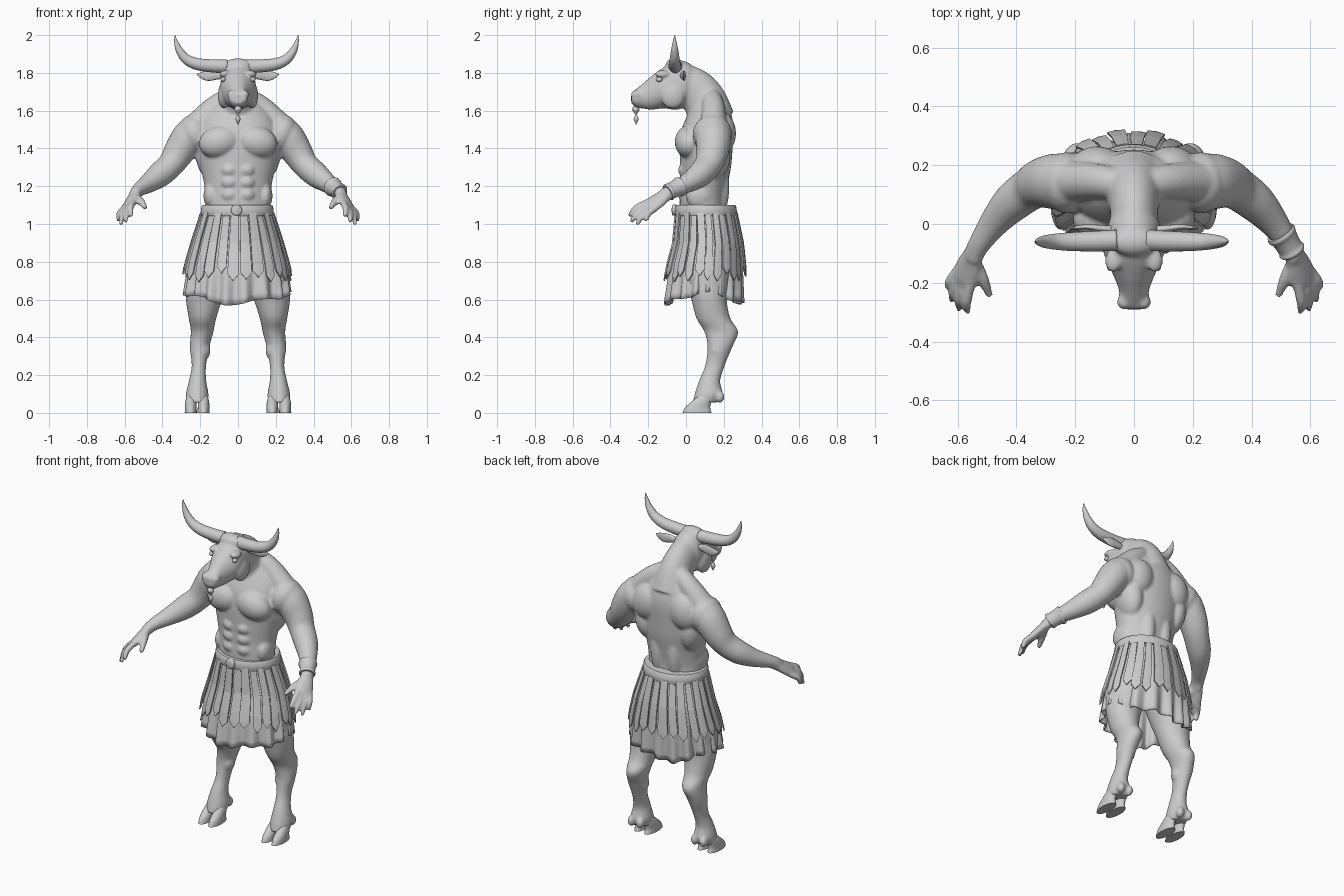
import bpy, bmesh, math, random
from mathutils import Vector, Matrix

random.seed(4)
cube = bpy.data.objects.get("Cube")
if cube:
    bpy.data.objects.remove(cube)

grey = bpy.data.materials.new("light_grey")
grey.use_nodes = True
grey.diffuse_color = (0.6, 0.6, 0.6, 1)
grey.node_tree.nodes["Principled BSDF"].inputs["Base Color"].default_value = (0.6, 0.6, 0.6, 1)

X, Y, Z = Vector((1, 0, 0)), Vector((0, 1, 0)), Vector((0, 0, 1))
SIDES = (1, -1)


def finish(name, bm, smooth=True):
    """Turn a bmesh into a named object."""
    bmesh.ops.recalc_face_normals(bm, faces=bm.faces)
    for f in bm.faces:
        f.smooth = smooth
    mesh = bpy.data.meshes.new(name)
    bm.to_mesh(mesh)
    bm.free()
    mesh.materials.append(grey)
    ob = bpy.data.objects.new(name, mesh)
    bpy.context.collection.objects.link(ob)
    return ob


def spline(pts, sub):
    """Catmull-Rom interpolation of rows of numbers."""
    pts = [Vector(p) for p in pts]
    pts = [pts[0] * 2 - pts[1]] + pts + [pts[-1] * 2 - pts[-2]]
    out = []
    for a, b, c, d in zip(pts, pts[1:], pts[2:], pts[3:]):
        for k in range(sub):
            t = k / sub
            out.append((b * 2 + (c - a) * t + (a * 2 - b * 5 + c * 4 - d) * t * t
                        + (b * 3 - a - c * 3 + d) * t ** 3) * 0.5)
    return out + [pts[-2]]


def tube(bm, pts, ref=Y, axis=None, side=1, seg=24, sub=4):
    """Loft ellipses along rows of x, y, z, radius across, radius along ref."""
    rows = spline(pts, sub)
    ref = Vector((ref[0] * side, ref[1], ref[2]))
    centres = [Vector((r[0] * side, r[1], r[2])) for r in rows]
    rings = []
    for i, (c, r) in enumerate(zip(centres, rows)):
        t = axis or (centres[min(i + 1, len(rows) - 1)] - centres[max(i - 1, 0)]).normalized()
        v = (ref - t * t.dot(ref)).normalized()
        u = v.cross(t)
        ring = []
        for k in range(seg):
            a = math.tau * k / seg
            ring.append(bm.verts.new(c + u * math.cos(a) * max(r[3], .001)
                                     + v * math.sin(a) * max(r[4], .001)))
        rings.append(ring)
    for p, q in zip(rings, rings[1:]):
        for k in range(seg):
            n = (k + 1) % seg
            bm.faces.new((p[k], p[n], q[n], q[k]))
    bm.faces.new(rings[0])
    bm.faces.new(rings[-1])


def blob(bm, loc, size, side=1, tilt=0):
    """Ellipsoid, tilted about the y axis."""
    m = (Matrix.Translation((loc[0] * side, loc[1], loc[2]))
         @ Matrix.Rotation(tilt * side, 4, 'Y') @ Matrix.Diagonal((*size, 1)))
    bmesh.ops.create_uvsphere(bm, u_segments=20, v_segments=12, radius=1, matrix=m)


# Body: overlapping lofts and muscles, fused into one skin
bm = bmesh.new()
tube(bm, [(0, .10, .98, .17, .13), (0, .088, 1.1, .172, .122), (0, .095, 1.2, .178, .125),
          (0, .103, 1.3, .198, .135), (0, .107, 1.4, .215, .14), (0, .115, 1.5, .21, .138),
          (0, .125, 1.58, .175, .115), (0, .13, 1.66, .1, .08)], axis=Z, seg=40)
# Neck and head
tube(bm, [(0, .14, 1.55, .12, .12), (0, .10, 1.65, .095, .115), (0, .05, 1.71, .082, .11),
          (0, -.02, 1.74, .08, .11)], seg=32)
tube(bm, [(0, .05, 1.74, .05, .08), (0, .01, 1.74, .085, .115), (0, -.05, 1.735, .092, .13),
          (0, -.12, 1.72, .092, .108), (0, -.18, 1.695, .068, .09), (0, -.23, 1.677, .05, .066),
          (0, -.265, 1.665, .054, .048), (0, -.29, 1.665, .04, .025)], ref=Z, axis=-Y, seg=32)
blob(bm, (0, -.06, 1.835), (.08, .05, .042))
for s in SIDES:
    # Face
    blob(bm, (.072, -.125, 1.795), (.028, .04, .018), s, .3)
    blob(bm, (.075, -.07, 1.68), (.032, .065, .07), s)
    blob(bm, (.034, -.265, 1.685), (.024, .026, .024), s)
    # Shoulder, chest, back and stomach muscles
    tube(bm, [(.03, .13, 1.68, .05, .05), (.12, .145, 1.62, .06, .06),
              (.22, .145, 1.52, .07, .07)], side=s)
    blob(bm, (.228, .14, 1.475), (.085, .105, .105), s, .4)
    blob(bm, (.098, .015, 1.435), (.112, .075, .085), s, .25)
    blob(bm, (.125, .185, 1.48), (.095, .08, .115), s, -.2)
    blob(bm, (.155, .14, 1.36), (.07, .095, .13), s, .15)
    blob(bm, (.055, .17, 1.2), (.05, .06, .17), s)
    blob(bm, (.145, .07, 1.15), (.038, .07, .07), s)
    for z in (1.155, 1.22, 1.285):
        blob(bm, (.045, -.012, z), (.043, .03, .035), s)
    # Arm
    tube(bm, [(.2, .145, 1.52, .08, .08), (.26, .145, 1.46, .09, .095), (.313, .14, 1.38, .082, .085),
              (.355, .118, 1.315, .07, .074), (.415, .072, 1.26, .067, .067),
              (.475, .005, 1.215, .051, .051), (.527, -.07, 1.18, .036, .038),
              (.55, -.115, 1.15, .03, .04)], side=s)
    # Hand
    across = Vector((.6, .6, -.4))
    tube(bm, [(.543, -.1, 1.16, .028, .036), (.56, -.14, 1.13, .026, .048),
              (.58, -.19, 1.095, .022, .054), (.587, -.205, 1.085, .012, .045)], across, side=s)
    tips = [(.565, -.3, 1.04), (.595, -.29, 1.01), (.62, -.26, .995), (.633, -.213, 1.015)]
    for k, tip in enumerate(tips):
        root = Vector((.58, -.185, 1.098)) + across * (k - 1.5) * .026
        mid = root.lerp(Vector(tip), .55) + Vector((.008, -.008, .01))
        tube(bm, [(*root, .018, .018), (*mid, .017, .017), (*tip, .011, .011)], X, side=s, seg=12)
    tube(bm, [(.543, -.13, 1.14, .024, .024), (.515, -.185, 1.12, .021, .021),
              (.49, -.245, 1.085, .012, .012)], X, side=s, seg=12)
    # Leg
    tube(bm, [(.09, .1, 1.0, .09, .12), (.14, .11, .8, .12, .13), (.165, .115, .68, .108, .112),
              (.18, .122, .6, .096, .094), (.188, .145, .5, .073, .09), (.19, .187, .43, .06, .09),
              (.203, .18, .35, .052, .066), (.207, .153, .25, .038, .052),
              (.214, .125, .17, .046, .056), (.216, .12, .1, .06, .074),
              (.216, .1, .055, .055, .065)], axis=Z, side=s)
    blob(bm, (.2, .165, .33), (.055, .05, .06), s)
    for dx in (-.03, .03):
        blob(bm, (.216 + dx, .178, .085), (.022, .026, .032), s)
body = finish("body", bm)
remesh = body.modifiers.new("fuse", 'REMESH')
remesh.mode = 'VOXEL'
remesh.voxel_size = .008
remesh.use_smooth_shade = True
soften = body.modifiers.new("soften", 'SMOOTH')
soften.factor = .5
soften.iterations = 5

# Paired horns, ears, eyes and cloven hooves
for s, label in ((1, "left"), (-1, "right")):
    bm = bmesh.new()
    tube(bm, [(.05, -.055, 1.835, .036, .036), (.11, -.058, 1.836, .035, .035),
              (.2, -.06, 1.845, .032, .032), (.262, -.06, 1.87, .027, .027),
              (.3, -.06, 1.915, .02, .02), (.32, -.06, 1.965, .01, .01),
              (.326, -.06, 2.0, .001, .001)], side=s, sub=6)
    finish(label + "_horn", bm).location.x = -.008

    bm = bmesh.new()
    tube(bm, [(.07, -.02, 1.785, .014, .014), (.115, -.015, 1.788, .024, .012),
              (.16, -.01, 1.785, .027, .009), (.195, -.012, 1.788, .016, .006),
              (.216, -.016, 1.793, .002, .002)], side=s)
    finish(label + "_ear", bm)

    bm = bmesh.new()
    blob(bm, (.079, -.142, 1.765), (.014, .018, .013), s)
    finish(label + "_eye", bm)

    bm = bmesh.new()
    for dx in (-.034, .034):
        tube(bm, [(.216 + dx, .058, 0, .032, .077), (.216 + dx, .062, .03, .031, .066),
                  (.216 + dx, .082, .06, .029, .052), (.216 + dx, .1, .09, .022, .035)],
             axis=Z, side=s)
    finish(label + "_hoof", bm)

# Beaded chin ornament
bm = bmesh.new()
tube(bm, [(0, -.268, 1.64, .008, .008), (0, -.266, 1.625, .01, .01), (0, -.266, 1.607, .02, .02),
          (0, -.265, 1.585, .008, .008), (0, -.264, 1.575, .006, .006), (0, -.264, 1.555, .013, .013),
          (0, -.264, 1.528, .002, .002)], axis=Z, seg=16)
finish("chin_beads", bm)

# Wristband on the left arm
bm = bmesh.new()
tube(bm, [(.497, -.028, 1.2, .05, .05), (.503, -.037, 1.196, .053, .053),
          (.512, -.05, 1.19, .046, .046), (.53, -.08, 1.175, .043, .043),
          (.536, -.09, 1.17, .047, .047), (.54, -.097, 1.166, .042, .042)], sub=3)
finish("wristband", bm)

# Kilt outline by height: z, centre y, radius x, radius y
PROFILE = [(1.07, .106, .176, .148), (.9, .117, .226, .168), (.77, .106, .258, .188),
           (.56, .094, .282, .2)]


def kilt_point(angle, z, out=0):
    for (z0, *a), (z1, *b) in zip(PROFILE, PROFILE[1:]):
        if z >= z1 or z1 == PROFILE[-1][0]:
            t = (z0 - z) / (z0 - z1)
            cy, rx, ry = (p + (q - p) * t for p, q in zip(a, b))
            return Vector(((rx + out) * math.cos(angle) - .004, cy + (ry + out) * math.sin(angle), z))


# Pleated cloth
bm = bmesh.new()
SEG, ROWS = 192, 14
grid = []
for j in range(ROWS + 1):
    t = j / ROWS
    row = []
    for k in range(SEG):
        a = math.tau * k / SEG
        hem = .605 + .025 * math.cos(2 * a) + .012 * math.sin(5 * a + 1)
        fold = math.sin(17 * a + .8 * math.sin(3 * a))
        row.append(bm.verts.new(kilt_point(a, 1.07 + (hem - 1.07) * t, fold * .016 * t ** 1.5)))
    grid.append(row)
for p, q in zip(grid, grid[1:]):
    for k in range(SEG):
        n = (k + 1) % SEG
        bm.faces.new((p[k], p[n], q[n], q[k]))
cloth = finish("kilt_cloth", bm)
cloth.modifiers.new("thickness", 'SOLIDIFY').thickness = .006

# Pointed hanging straps
bm = bmesh.new()
STRAPS = 26
for i in range(STRAPS):
    mid = math.tau * (i + .25) / STRAPS
    end = .755 + random.uniform(-.03, .02)
    lift = .01 + .008 * (i % 2)
    half = math.pi / STRAPS * random.uniform(.76, .95)
    lean = random.uniform(-.03, .03)
    rows = []
    for j in range(7):
        t = j / 6
        z = 1.06 + (end - 1.06) * t
        rows.append([bm.verts.new(kilt_point(mid + lean * t + d * half, z, lift + .01 * t))
                     for d in (-1, 0, 1)])
    for p, q in zip(rows, rows[1:]):
        for k in range(2):
            bm.faces.new((p[k], p[k + 1], q[k + 1], q[k]))
    tip = bm.verts.new(kilt_point(mid + lean, end - .035, lift + .012))
    for k in range(2):
        bm.faces.new((rows[-1][k], rows[-1][k + 1], tip))
straps = finish("kilt_straps", bm, False)
straps.modifiers.new("thickness", 'SOLIDIFY').thickness = .007

# Belt and round buckle
bm = bmesh.new()
tube(bm, [(-.004, .106, 1.044, .186, .158), (-.004, .106, 1.048, .194, .166),
          (-.004, .104, 1.094, .189, .161), (-.004, .104, 1.1, .18, .152)], axis=Z, seg=64, sub=2)
finish("belt", bm)
bm = bmesh.new()
tube(bm, [(-.008, -.05, 1.073, .029, .029), (-.008, -.068, 1.073, .029, .029),
          (-.008, -.074, 1.073, .022, .022), (-.008, -.076, 1.073, .004, .004)], ref=Z, axis=-Y, sub=2)
finish("buckle", bm)

# Keep hard edges crisp on worked parts
bpy.ops.object.select_all(action='DESELECT')
for name in ("belt", "buckle", "wristband", "left_hoof", "right_hoof"):
    ob = bpy.data.objects[name]
    ob.select_set(True)
    bpy.context.view_layer.objects.active = ob
bpy.ops.object.shade_smooth_by_angle(angle=math.radians(40))
